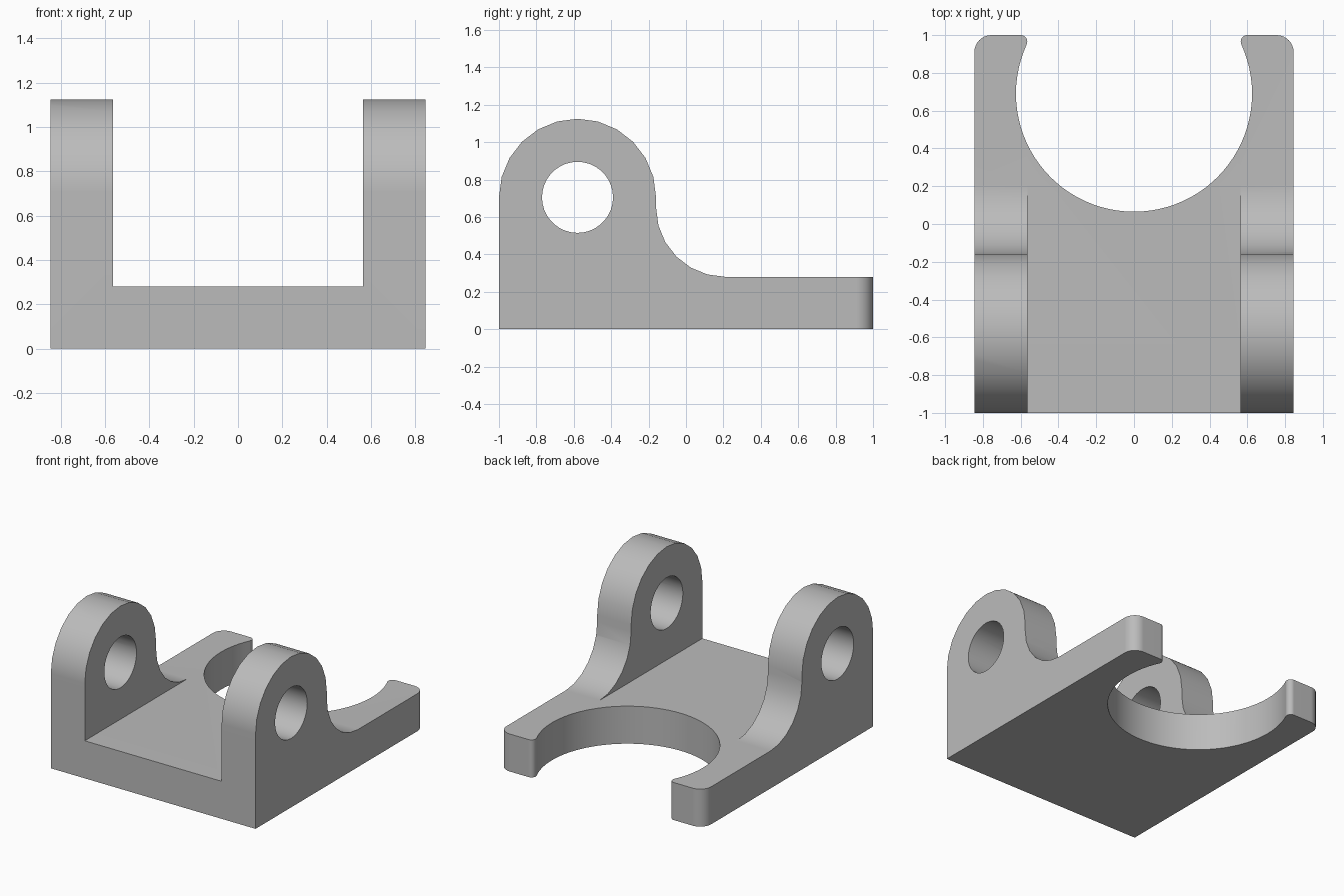
import bpy, bmesh
from math import cos, sin, radians, degrees, atan2
from mathutils import Vector

cube = bpy.data.objects.get("Cube")
if cube:
    bpy.data.objects.remove(cube, do_unlink=True)

HALF_W, SLOT, THICK = 0.845, 0.565, 0.28
PIVOT_Y, PIVOT_Z = -0.58, 0.705

grey = bpy.data.materials.new("plain_grey")
grey.use_nodes = True
grey.diffuse_color = (0.5, 0.5, 0.5, 1)
grey.node_tree.nodes["Principled BSDF"].inputs["Base Color"].default_value = (0.5, 0.5, 0.5, 1)


def arc(cx, cy, r, start, end, steps):
    angles = [radians(start + (end - start) * i / steps) for i in range(steps + 1)]
    return [(cx + r * cos(a), cy + r * sin(a)) for a in angles]


def prism(name, points, axis, low, high):
    """Extrude a closed 2D outline along x (outline in y, z) or z (outline in x, y)."""
    def place(p, d):
        return (d, *p) if axis == "x" else (*p, d)
    bm = bmesh.new()
    face = bm.faces.new([bm.verts.new(place(p, low)) for p in points])
    grown = bmesh.ops.extrude_face_region(bm, geom=[face])
    verts = [v for v in grown["geom"] if isinstance(v, bmesh.types.BMVert)]
    bmesh.ops.translate(bm, verts=verts, vec=Vector(place((0, 0), high - low)))
    bmesh.ops.recalc_face_normals(bm, faces=bm.faces)
    mesh = bpy.data.meshes.new(name)
    bm.to_mesh(mesh)
    bm.free()
    mesh.materials.append(grey)
    obj = bpy.data.objects.new(name, mesh)
    bpy.context.collection.objects.link(obj)
    return obj


# Side profile: rounded lug, concave fillet, flat plate
side = [(-1, 0), (1.1, 0), (1.1, THICK)]
side += arc(0.21, 0.65, 0.37, 270, 180, 6)
side += arc(PIVOT_Y, PIVOT_Z, 0.42, 0, 180, 12)
bracket = prism("bracket", side, "x", -HALF_W, HALF_W)

# Plan outline: rounded fork tips around a circular opening
CUT_Y, CUT_R, TIP_R = 0.69, 0.625, 0.035
tip_x, tip_y = 0.6, 1 - TIP_R
touch = degrees(atan2(tip_y - CUT_Y, tip_x))
right_half = [(HALF_W, -1.1)] + arc(HALF_W - 0.09, 0.91, 0.09, 0, 90, 8)
right_half += arc(tip_x, tip_y, TIP_R, 90, 180 + touch, 8)
opening = arc(0, CUT_Y, CUT_R, touch, -180 - touch, 56)[1:-1]
plan = right_half + opening + [(-x, y) for x, y in reversed(right_half)]
outline = prism("plan_outline", plan, "z", -0.2, 1.4)

# Channel between the lugs and the pivot bore
channel = prism("channel_cutter", [(-1.3, THICK), (1.3, THICK), (1.3, 1.5), (-1.3, 1.5)],
                "x", -SLOT, SLOT)
bore = prism("bore_cutter", arc(PIVOT_Y, PIVOT_Z, 0.19, 0, 360, 36)[:-1], "x", -1, 1)

bpy.ops.object.select_all(action="DESELECT")
bpy.context.view_layer.objects.active = bracket
bracket.select_set(True)
for cutter, operation in ((channel, "DIFFERENCE"), (outline, "INTERSECT"), (bore, "DIFFERENCE")):
    cutter.hide_render = True
    mod = bracket.modifiers.new(cutter.name, "BOOLEAN")
    mod.object, mod.operation, mod.solver = cutter, operation, "EXACT"
    bpy.ops.object.modifier_apply(modifier=mod.name)
    bpy.data.objects.remove(cutter, do_unlink=True)

# Smooth curves, crisp flat faces
bpy.ops.object.shade_smooth_by_angle(angle=radians(30))
weighted = bracket.modifiers.new("flat_face_normals", "WEIGHTED_NORMAL")
weighted.keep_sharp = True
